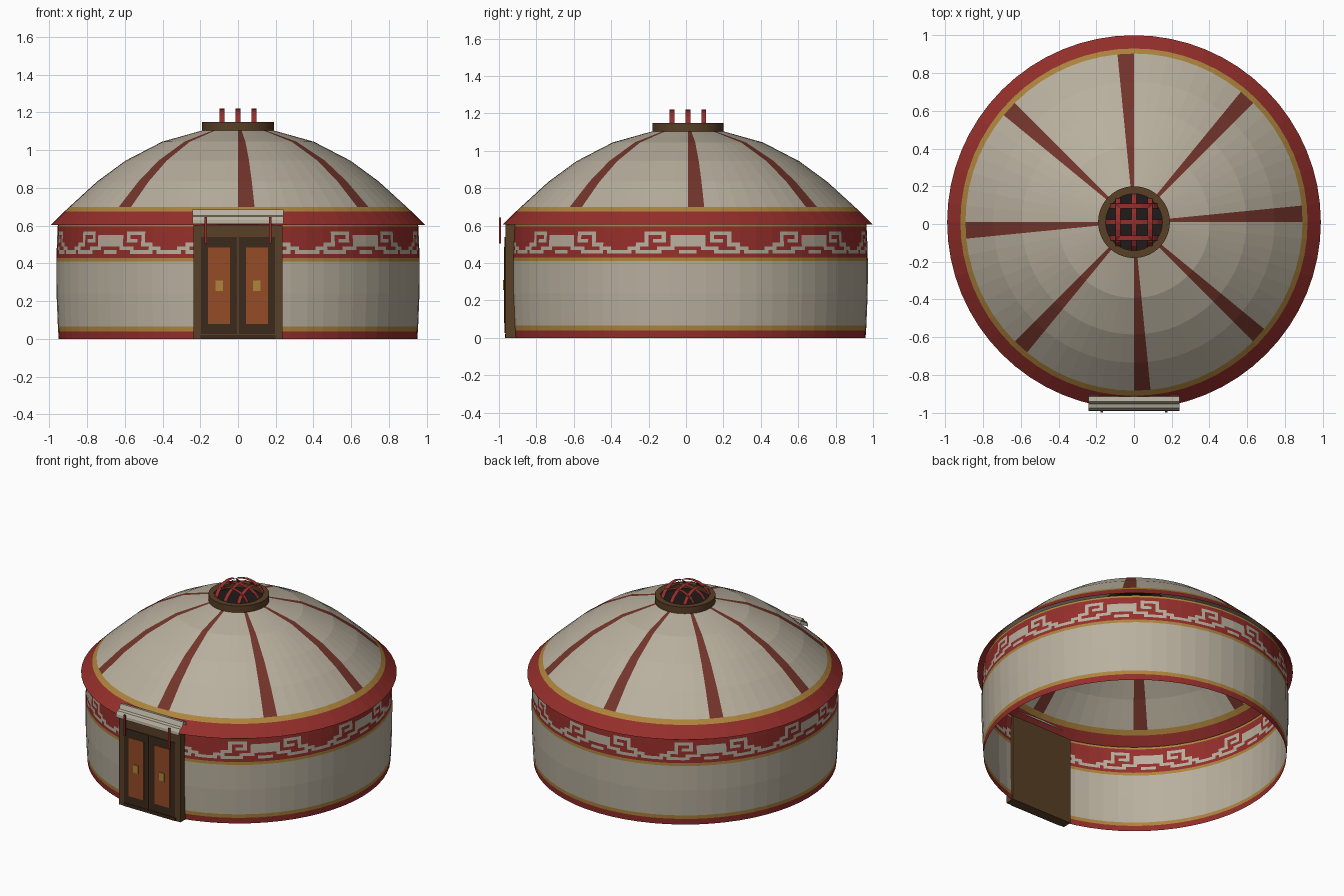
import bpy, bmesh
from math import sin, cos, pi

if "Cube" in bpy.data.objects:
    bpy.data.objects.remove(bpy.data.objects["Cube"])

CY = 0.01          # centre of the round body
SIDES = 64

COLOURS = {
    "cream": (0.48, 0.43, 0.34), "red": (0.30, 0.028, 0.024), "gold": (0.42, 0.23, 0.045),
    "stripe": (0.17, 0.035, 0.024), "brown": (0.10, 0.05, 0.02), "dark_brown": (0.045, 0.023, 0.012),
    "orange": (0.30, 0.07, 0.02), "black": (0.015, 0.01, 0.01),
}
NAMES = list(COLOURS)
MATS = {}
for n, c in COLOURS.items():
    MATS[n] = bpy.data.materials.new(n)
    MATS[n].diffuse_color = (*c, 1)


def make(name, verts, faces, colours):
    """Mesh object; colours is one name or one name per face."""
    me = bpy.data.meshes.new(name)
    me.from_pydata(verts, [], faces)
    if isinstance(colours, str):
        colours = [colours] * len(faces)
    used = sorted(set(colours))
    for u in used:
        me.materials.append(MATS[u])
    for p, c in zip(me.polygons, colours):
        p.material_index = used.index(c)
    ob = bpy.data.objects.new(name, me)
    bpy.context.collection.objects.link(ob)
    return ob


def lathe(name, profile, colour, sub=1, closed=False):
    """Revolve (r, z) points; each of the SIDES flat sides is cut in `sub` columns."""
    n = SIDES * sub
    verts, faces, cols = [], [], []
    for r, z in profile:
        for i in range(n):
            k, f = divmod(i, sub)
            f /= sub
            a, b = 2 * pi * k / SIDES, 2 * pi * (k + 1) / SIDES
            verts.append((r * (cos(a) * (1 - f) + cos(b) * f),
                          CY + r * (sin(a) * (1 - f) + sin(b) * f), z))
    m = len(profile)
    for j in range(m if closed else m - 1):
        j2 = (j + 1) % m
        for i in range(n):
            i2 = (i + 1) % n
            faces.append((j * n + i, j * n + i2, j2 * n + i2, j2 * n + i))
            cols.append(colour(j, i) if callable(colour) else colour)
    return make(name, verts, faces, cols)


def box(name, x, y, z, colour):
    v = [(a, b, c) for a in x for b in y for c in z]
    f = [(0, 1, 3, 2), (4, 6, 7, 5), (0, 4, 5, 1), (2, 3, 7, 6), (0, 2, 6, 4), (1, 5, 7, 3)]
    return make(name, v, f, colour)


# Felt wall with coloured bands and a stepped ornament, repeated eight times
ORNAMENT = [  # bottom row first, from motif centre outward
    "1100001111110111",
    "0001111000011100",
    "1111000001110000",
    "1111011101000000",
    "1111010001000000",
    "0000011111000000",
]
bands = [(0.0, "red"), (0.04, "gold"), (0.065, "cream"), (0.24, "cream"), (0.41, "gold"), (0.43, "red")]
bands += [(0.45 + 0.02 * i, i) for i in range(6)]
bands += [(0.57, "red"), (0.595, "gold"), (0.61, None)]


def wall_colour(j, i):
    c = bands[j][1]
    if isinstance(c, str):
        return c
    u = i % 32
    u = u if u < 16 else 31 - u
    return "cream" if ORNAMENT[c][u] == "1" else "red"


def wall_radius(z):
    t = z / 0.6
    return 0.95 + 0.005 * t + 0.04 * t * (1 - t)


lathe("wall", [(wall_radius(z), z) for z, _ in bands], wall_colour, sub=4)

# Domed roof with red and gold rim and eight straps
roof = [(0.99, 0.605), (0.92, 0.675), (0.893, 0.70), (0.745, 0.835), (0.595, 0.945), (0.402, 1.045), (0.17, 1.11)]
lathe("roof", roof, lambda j, i: ("red", "gold")[j] if j < 2 else ("stripe" if i % 8 == 0 else "cream"))

# Crown ring, dark opening and crossed hoops
lathe("crown_ring", [(0.19, 1.10), (0.19, 1.15), (0.15, 1.15), (0.15, 1.10)], "brown", closed=True)
make("crown_opening", [(0.155 * cos(2 * pi * i / 32), CY + 0.155 * sin(2 * pi * i / 32), 1.12) for i in range(32)],
     [tuple(range(32))], "black")


def hoop(name, offset, along_x):
    half = 0.155 if offset == 0 else 0.13
    verts = []
    for i in range(11):
        a = pi * i / 10
        s, z = -half * cos(a), 1.13 + 0.09 * sin(a)
        for w in (offset - 0.013, offset + 0.013):
            verts.append((s, CY + w, z) if along_x else (w, CY + s, z))
    make(name, verts, [(2 * i, 2 * i + 1, 2 * i + 3, 2 * i + 2) for i in range(10)], "red")


for k, o in enumerate((-0.085, 0, 0.085)):
    hoop(f"crown_hoop_x_{k}", o, True)
    hoop(f"crown_hoop_y_{k}", o, False)

# Door frame, two leaves with panels and handles
box("door_frame", (-0.235, 0.235), (-0.965, -0.90), (0, 0.605), "brown")
box("door_sill", (-0.20, 0.20), (-0.969, -0.96), (0.0, 0.022), "dark_brown")
for s, side in ((-1, "left"), (1, "right")):
    def span(a, b):
        return sorted((s * a, s * b))
    box(f"door_leaf_{side}", span(0.006, 0.195), (-0.970, -0.96), (0.025, 0.54), "dark_brown")
    box(f"door_panel_{side}", span(0.042, 0.158), (-0.973, -0.965), (0.08, 0.485), "orange")
    box(f"door_handle_{side}", span(0.08, 0.12), (-0.978, -0.97), (0.255, 0.31), "gold")
    box(f"canopy_tie_{side}", span(0.164, 0.178), (-1.0, -0.99), (0.505, 0.645), "red")

# Rolled felt canopy above the door
curl = [(-0.91, 0.655), (-0.915, 0.68), (-0.94, 0.685), (-0.955, 0.655), (-0.975, 0.65), (-0.988, 0.63), (-0.99, 0.61)]
make("door_canopy", [(x, y, z) for y, z in curl for x in (-0.242, 0.242)],
     [(2 * i, 2 * i + 1, 2 * i + 3, 2 * i + 2) for i in range(len(curl) - 1)], "cream")

for m in bpy.data.materials:
    if m.users and not m.is_grease_pencil:
        m.use_nodes = True
        m.node_tree.nodes["Principled BSDF"].inputs["Base Color"].default_value = m.diffuse_color
